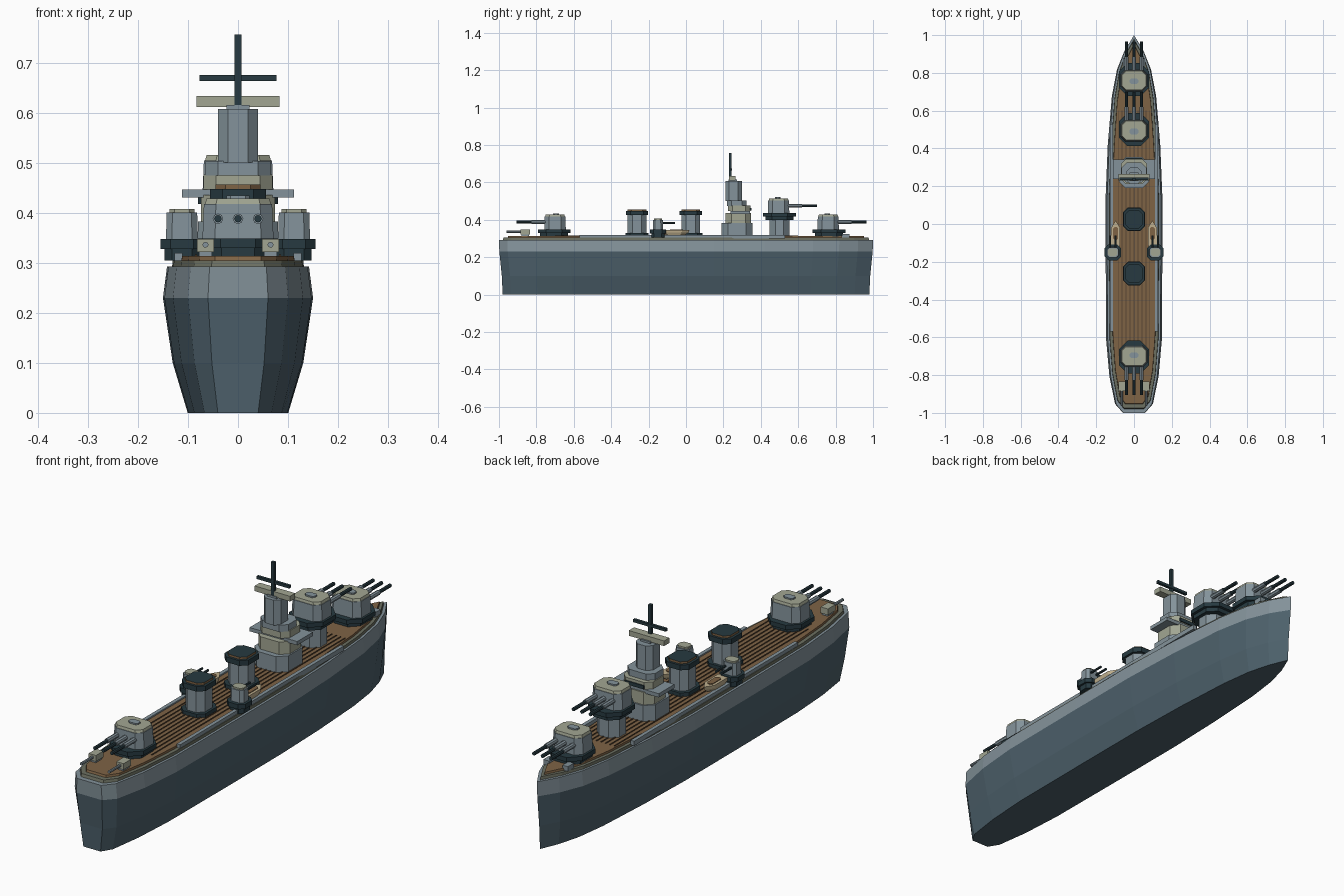
import bpy, bmesh
from math import radians

cube = bpy.data.objects.get("Cube")
if cube:
    bpy.data.objects.remove(cube)


def make_mat(name, r, g, b):
    m = bpy.data.materials.new(name)
    m.use_nodes = True
    m.diffuse_color = (r, g, b, 1)
    m.node_tree.nodes["Principled BSDF"].inputs["Base Color"].default_value = (r, g, b, 1)
    return m


HULL = make_mat("hull_blue_grey", 0.075, 0.12, 0.15)
GREY = make_mat("upper_grey", 0.23, 0.29, 0.325)
DARK = make_mat("dark_slate", 0.02, 0.042, 0.052)
PALE = make_mat("pale_olive", 0.36, 0.38, 0.29)
TRIM = make_mat("deck_trim", 0.15, 0.16, 0.12)
WOOD = make_mat("deck_wood", 0.21, 0.125, 0.06)
SEAM = make_mat("deck_seam", 0.10, 0.06, 0.032)
TAN = make_mat("boat_tan", 0.52, 0.43, 0.27)


def loft(name, rings, mats, rule=None):
    """Skin equal-length rings of points into a closed solid."""
    bm = bmesh.new()
    loops = [[bm.verts.new(p) for p in ring] for ring in rings]
    n = len(loops[0])
    for a, b in zip(loops, loops[1:]):
        for i in range(n):
            j = (i + 1) % n
            bm.faces.new((a[i], a[j], b[j], b[i]))
    bm.faces.new(loops[0][::-1])
    bm.faces.new(loops[-1])
    bmesh.ops.recalc_face_normals(bm, faces=bm.faces)
    if rule:
        for f in bm.faces:
            f.material_index = rule(f)
    me = bpy.data.meshes.new(name)
    bm.to_mesh(me)
    bm.free()
    for m in mats:
        me.materials.append(m)
    ob = bpy.data.objects.new(name, me)
    bpy.context.collection.objects.link(ob)
    return ob


def block(name, x, y, z0, z1, w, d, mat, cut=0.0, taper=1.0, rule=None):
    """Upright block, w by d, with chamfered corners and a tapered top."""
    w, d = w / 2, d / 2
    if cut:
        pts = [(w, cut - d), (w, d - cut), (w - cut, d), (cut - w, d),
               (-w, d - cut), (-w, cut - d), (cut - w, -d), (w - cut, -d)]
    else:
        pts = [(w, -d), (w, d), (-w, d), (-w, -d)]
    rings = [[(x + px * s, y + py * s, z) for px, py in pts] for z, s in ((z0, 1), (z1, taper))]
    return loft(name, rings, mat if isinstance(mat, list) else [mat], rule)


def barrel(name, x, y0, y1, z, r, mat):
    bpy.ops.mesh.primitive_cylinder_add(vertices=8, radius=r, depth=abs(y1 - y0),
                                        location=(x, (y0 + y1) / 2, z), rotation=(radians(90), 0, 0))
    ob = bpy.context.object
    ob.name = name
    ob.data.materials.append(mat)


# Hull and deck outlines
HALF = [(0.06, -1.0), (0.1, -0.955), (0.13, -0.81), (0.147, -0.62), (0.15, -0.2), (0.15, 0.15),
        (0.139, 0.42), (0.117, 0.68), (0.09, 0.82), (0.05, 0.92)]
OUTLINE = HALF + [(0, 1.0)] + [(-x, y) for x, y in reversed(HALF)]


def ring(z, sx, sy):
    return [(x * sx, y * sy, z) for x, y in OUTLINE]


loft("hull", [ring(0, 0.67, 0.98), ring(0.1, 0.87, 0.985), ring(0.23, 1, 0.998), ring(0.293, 0.945, 1)],
     [HULL, GREY], lambda f: 1 if f.calc_center_median().z > 0.23 else 0)
loft("deck_edge", [ring(0.29, 0.88, 0.98), ring(0.305, 0.87, 0.975)], [TRIM])
loft("deck", [ring(0.30, 0.77, 0.955), ring(0.314, 0.76, 0.95)], [WOOD])
for i in range(-4, 5):
    block("deck_seam", i * 0.021, -0.05, 0.312, 0.317, 0.004, 1.3, SEAM)
for s in (-1, 1):
    block("side_rail", s * 0.119, -0.02, 0.30, 0.32, 0.016, 1.1, GREY)


def turret(label, y, face, lift=0.0):
    """Triple gun turret; face is 1 towards the bow and -1 towards the stern."""
    z = 0.312 + lift
    block(label + "_lower_ring", 0, y, z, z + 0.02, 0.135, 0.15, DARK, 0.035)
    block(label + "_upper_ring", 0, y, z + 0.018, z + 0.037, 0.16, 0.175, DARK, 0.045)
    block(label + "_house", 0, y - face * 0.005, z + 0.037, z + 0.105, 0.142, 0.115, GREY, 0.025, 0.96)
    block(label + "_roof", 0, y - face * 0.005, z + 0.105, z + 0.116, 0.132, 0.105, PALE, 0.022, 0.95)
    block(label + "_hatch", 0, y - face * 0.01, z + 0.116, z + 0.122, 0.045, 0.03, GREY, 0.008)
    for x in (-0.04, 0, 0.04):
        barrel(label + "_gun_sleeve", x, y + face * 0.04, y + face * 0.12, z + 0.076, 0.0105, GREY)
        barrel(label + "_gun", x, y + face * 0.1, y + face * 0.2, z + 0.076, 0.0075, DARK)


turret("bow_turret", 0.765, 1)
turret("raised_turret", 0.5, 1, 0.087)
turret("stern_turret", -0.705, -1)
block("barbette", 0, 0.5, 0.31, 0.402, 0.105, 0.105, GREY, 0.03)

# Bridge and tower
block("bridge_base", 0, 0.272, 0.31, 0.382, 0.16, 0.165, GREY, 0.035)
block("bridge_middle", 0, 0.28, 0.38, 0.435, 0.148, 0.135, PALE, 0.03)
block("bridge_wings", 0, 0.29, 0.43, 0.446, 0.224, 0.105, GREY)
block("bridge_upper", 0, 0.284, 0.446, 0.476, 0.138, 0.12, PALE, 0.025)
block("bridge_windows", 0, 0.32, 0.449, 0.464, 0.09, 0.058, DARK)
block("bridge_roof", 0, 0.272, 0.474, 0.503, 0.13, 0.105, GREY, 0.025)
block("tower", 0, 0.255, 0.5, 0.607, 0.08, 0.088, GREY, 0.02)
block("rangefinder", 0, 0.248, 0.611, 0.633, 0.166, 0.035, PALE)
block("rangefinder_post", 0, 0.25, 0.605, 0.615, 0.045, 0.045, GREY)
block("mast", 0, 0.237, 0.605, 0.756, 0.014, 0.014, DARK)
block("yard", 0, 0.24, 0.663, 0.675, 0.154, 0.012, DARK)

# Funnels
for y in (0.025, -0.262):
    block("funnel_foot", 0, y, 0.31, 0.33, 0.114, 0.125, DARK, 0.025)
    block("funnel", 0, y, 0.33, 0.428, 0.092, 0.1, GREY, 0.025)
    block("funnel_cap", 0, y, 0.425, 0.447, 0.112, 0.12, DARK, 0.025)
    block("funnel_lip", 0, y, 0.447, 0.456, 0.09, 0.1, [DARK, WOOD], 0.02,
          rule=lambda f: 0 if abs(f.normal.z) > 0.5 else 1)

for s in (-1, 1):
    # Side guns on their galleries
    x = s * 0.112
    block("gun_gallery", x, -0.15, 0.305, 0.328, 0.07, 0.07, DARK, 0.015)
    block("gun_gallery_top", x, -0.15, 0.328, 0.348, 0.086, 0.085, DARK, 0.02)
    block("side_gun_house", x, -0.15, 0.348, 0.4, 0.064, 0.055, GREY, 0.012, 0.95)
    block("side_gun_roof", x, -0.15, 0.4, 0.407, 0.05, 0.042, PALE, 0.01)
    for dx in (-0.014, 0.014):
        barrel("side_gun", x + dx, -0.13, -0.06, 0.382, 0.005, DARK)
    # Boats, pointed at both ends
    bx, by = s * 0.097, -0.06
    plan = [(0, -0.09), (0.024, -0.05), (0.024, 0.04), (0, 0.078), (-0.024, 0.04), (-0.024, -0.05)]
    loft("boat", [[(bx + px * k, by + py * k, z) for px, py in plan]
                  for z, k in ((0.318, 0.7), (0.332, 0.95), (0.346, 1))], [TAN])
    block("boat_seat", bx, by + 0.01, 0.345, 0.349, 0.026, 0.07, WOOD, 0.008)
    # Small deck guns
    for y, x, d in ((-0.86, 0.065, -1), (0.855, 0.045, 1)):
        block("deck_gun_mount", s * x, y, 0.305, 0.325, 0.026, 0.04, GREY)
        if d < 0:
            block("deck_gun_shield", s * x, y, 0.322, 0.348, 0.034, 0.05, PALE)
            barrel("deck_gun", s * x, y, y - 0.1, 0.336, 0.006, GREY)
